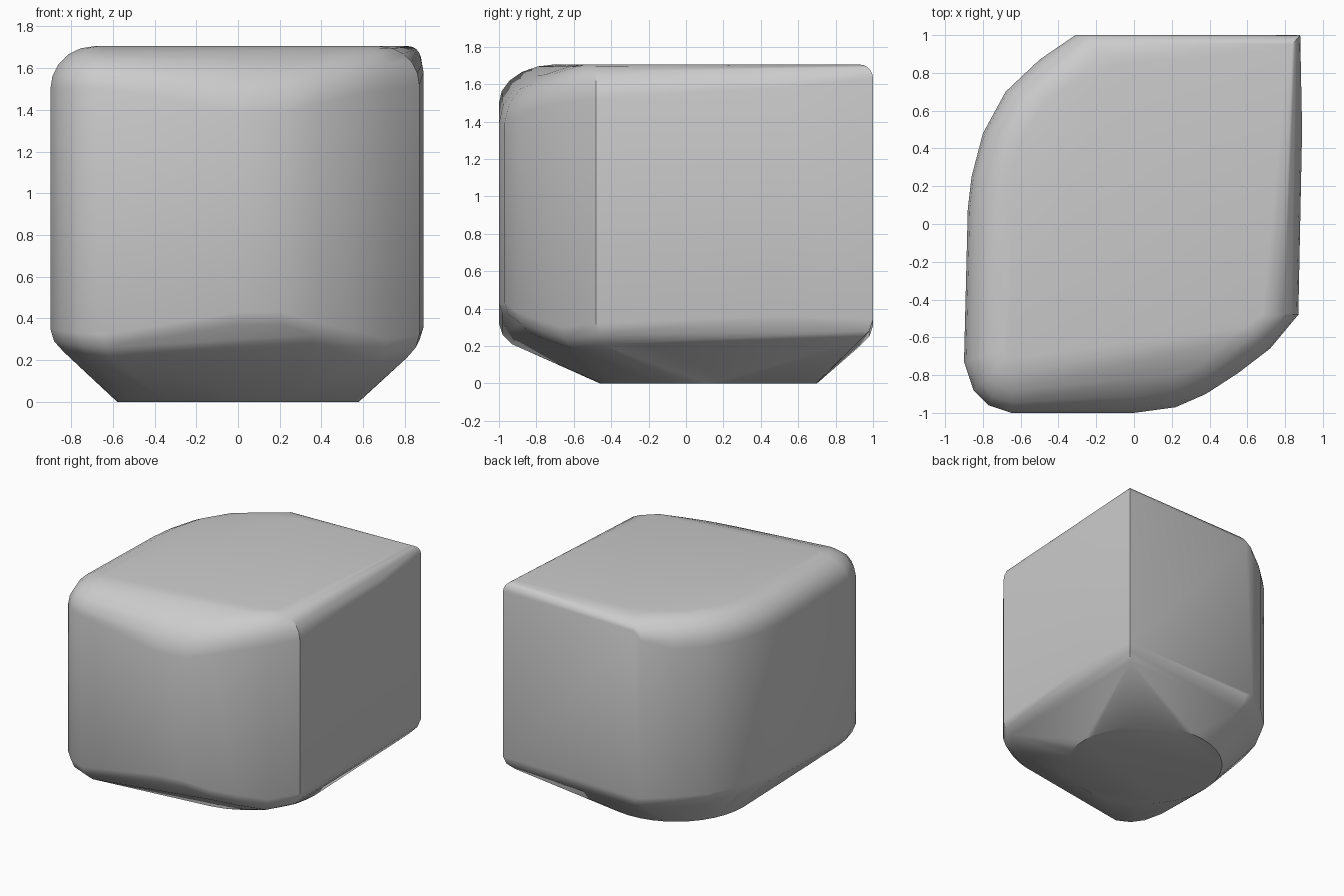
import bpy
import bmesh
import math
from mathutils import Vector

cube = bpy.data.objects.get("Cube")
if cube:
    bpy.data.objects.remove(cube, do_unlink=True)

TOP = 1.705
BASE_CENTRE = Vector((0, 0.12, 0))
BASE_RADIUS = 0.58

# Wall outline: x, y, then rim x, rim y, then lower and upper wall heights
OUTLINE = [
    (-.31, 1, -.16, .82, .33, 1.56),
    (-.25, 1, -.1, .84, .31, 1.62),
    (.88, 1, .82, .93, .34, 1.63),
    (.89, .5, .74, .5, .36, 1.58),
    (.87, -.48, .68, -.48, .32, 1.52),
    (.72, -.66, .6, -.54, .3, 1.5),
    (.55, -.79, .45, -.55, .34, 1.47),
    (.38, -.9, .3, -.54, .38, 1.43),
    (.22, -.97, .2, -.54, .43, 1.39),
    (0, -1, .1, -.56, .43, 1.39),
    (-.65, -1, -.63, -.7, .32, 1.5),
    (-.77, -.96, -.66, -.71, .33, 1.5),
    (-.85, -.88, -.67, -.7, .34, 1.5),
    (-.9, -.73, -.69, -.66, .35, 1.5),
    (-.88, .08, -.66, .1, .36, 1.5),
    (-.86, .25, -.64, .28, .36, 1.5),
    (-.8, .48, -.58, .48, .36, 1.5),
    (-.68, .7, -.46, .66, .35, 1.5),
    (-.5, .87, -.3, .77, .34, 1.5),
]


def body_points():
    """Wall, rounded shoulders, and underside points."""
    for x, y, rim_x, rim_y, low, high in OUTLINE:
        wall, rim = Vector((x, y)), Vector((rim_x, rim_y))
        # Quarter-ellipse shoulder from wall to flat top
        steps = 5
        for i in range(steps + 1):
            angle = math.pi / 2 * i / steps
            flat = wall.lerp(rim, 1 - math.cos(angle))
            yield (*flat, high + (TOP - high) * math.sin(angle))
        # Soft turn from wall to tapered underside
        for pull, drop in ((0, 0), (.02, .06), (.07, .11)):
            yield (*(wall * (1 - pull)), low - drop)
    # Circular foot
    sides = 40
    for i in range(sides):
        a = math.tau * i / sides
        yield BASE_CENTRE + BASE_RADIUS * Vector((math.cos(a), math.sin(a), 0))


# Body shell wraps all the points
bm = bmesh.new()
for point in body_points():
    bm.verts.new(point)
hull = bmesh.ops.convex_hull(bm, input=bm.verts[:])
loose = [v for v in bm.verts if not v.link_faces]
bmesh.ops.delete(bm, geom=loose, context='VERTS')
bmesh.ops.dissolve_limit(bm, angle_limit=math.radians(0.5),
                         verts=bm.verts[:], edges=bm.edges[:])
bmesh.ops.recalc_face_normals(bm, faces=bm.faces[:])
mesh = bpy.data.meshes.new("rounded_block")
bm.to_mesh(mesh)
bm.free()

block = bpy.data.objects.new("rounded_block", mesh)
bpy.context.collection.objects.link(block)

grey = bpy.data.materials.new("plain_grey")
grey.use_nodes = True
colour = (0.6, 0.6, 0.6, 1)
grey.diffuse_color = colour
grey.node_tree.nodes["Principled BSDF"].inputs["Base Color"].default_value = colour
mesh.materials.append(grey)

# Smooth shoulders, crisp foot and side edges
bpy.ops.object.select_all(action='DESELECT')
block.select_set(True)
bpy.context.view_layer.objects.active = block
bpy.ops.object.shade_smooth_by_angle(angle=math.radians(30))
